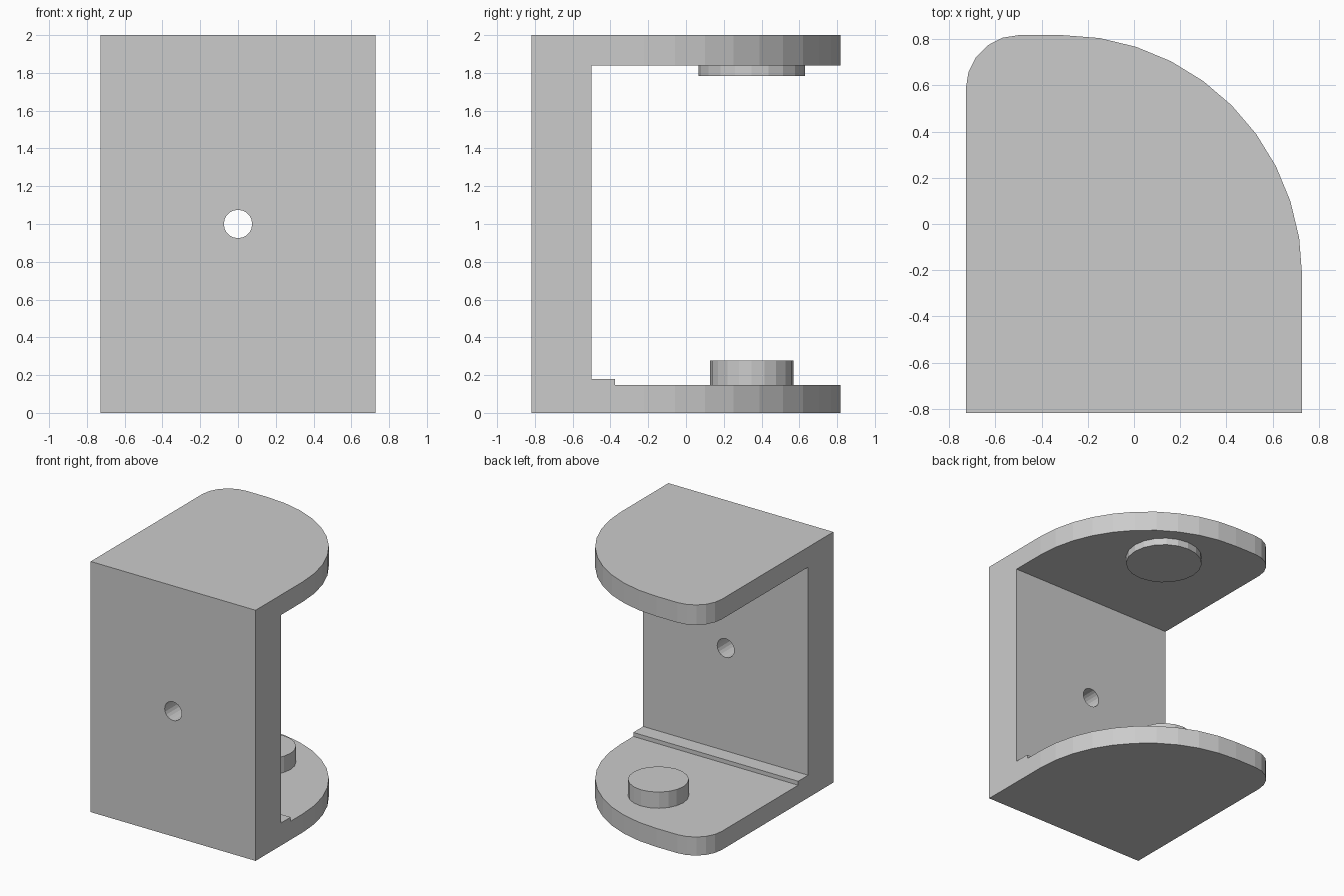
import bpy, bmesh
from math import sin, cos, pi, radians
from mathutils import Vector, Matrix

if "Cube" in bpy.data.objects:
    bpy.data.objects.remove(bpy.data.objects["Cube"])


def prism(name, points, direction):
    """Extrude a closed planar outline along a direction."""
    bm = bmesh.new()
    face = bm.faces.new([bm.verts.new(p) for p in points])
    ext = bmesh.ops.extrude_face_region(bm, geom=[face])
    verts = [g for g in ext["geom"] if isinstance(g, bmesh.types.BMVert)]
    bmesh.ops.translate(bm, verts=verts, vec=Vector(direction))
    bmesh.ops.recalc_face_normals(bm, faces=bm.faces)
    return add_object(name, bm)


def cylinder(name, radius, depth, matrix):
    bm = bmesh.new()
    bmesh.ops.create_cone(bm, cap_ends=True, segments=20, radius1=radius,
                          radius2=radius, depth=depth, matrix=matrix)
    return add_object(name, bm)


def add_object(name, bm):
    mesh = bpy.data.meshes.new(name)
    bm.to_mesh(mesh)
    bm.free()
    obj = bpy.data.objects.new(name, mesh)
    bpy.context.collection.objects.link(obj)
    return obj


def arc(cx, cy, r, start, end, steps):
    angles = [radians(start + (end - start) * i / steps) for i in range(steps + 1)]
    return [(cx + r * cos(a), cy + r * sin(a)) for a in angles]


def cut(obj, cutter):
    """Subtract the cutter, then discard it."""
    mod = obj.modifiers.new("cut", 'BOOLEAN')
    mod.operation = 'DIFFERENCE'
    mod.solver = 'EXACT'
    mod.object = cutter
    bpy.context.view_layer.objects.active = obj
    bpy.ops.object.modifier_apply(modifier=mod.name)
    bpy.data.objects.remove(cutter)


# Bracket: plan outline with one large and one small rounded corner
W, D = 0.728, 0.818
R, r = 1.04, 0.23
outline = [(-W, -D), (W, -D)]
outline += arc(W - R, D - R, R, 0, 90, 10)
outline += arc(-W + r, D - r, r, 90, 180, 5)
bracket = prism("bracket_body", [(x, y, 0) for x, y in outline], (0, 0, 2))

# Open throat between the two plates, leaving a low ledge by the wall
throat = [(-0.5, 0.18), (-0.375, 0.18), (-0.375, 0.148),
          (1.2, 0.148), (1.2, 1.84), (-0.5, 1.84)]
cut(bracket, prism("throat_cutter", [(-1, y, z) for y, z in throat], (2, 0, 0)))

# Screw hole through the back wall
cut(bracket, cylinder("hole_cutter", 0.075, 0.8,
                      Matrix.Translation((0, -0.66, 1)) @ Matrix.Rotation(pi / 2, 4, 'X')))

# Pegs, sunk slightly into the plates
for name, radius, z0, z1 in (("lower_peg", 0.22, 0.12, 0.277),
                             ("upper_peg", 0.283, 1.784, 1.87)):
    cylinder(name, radius, z1 - z0, Matrix.Translation((0, 0.348, (z0 + z1) / 2)))
